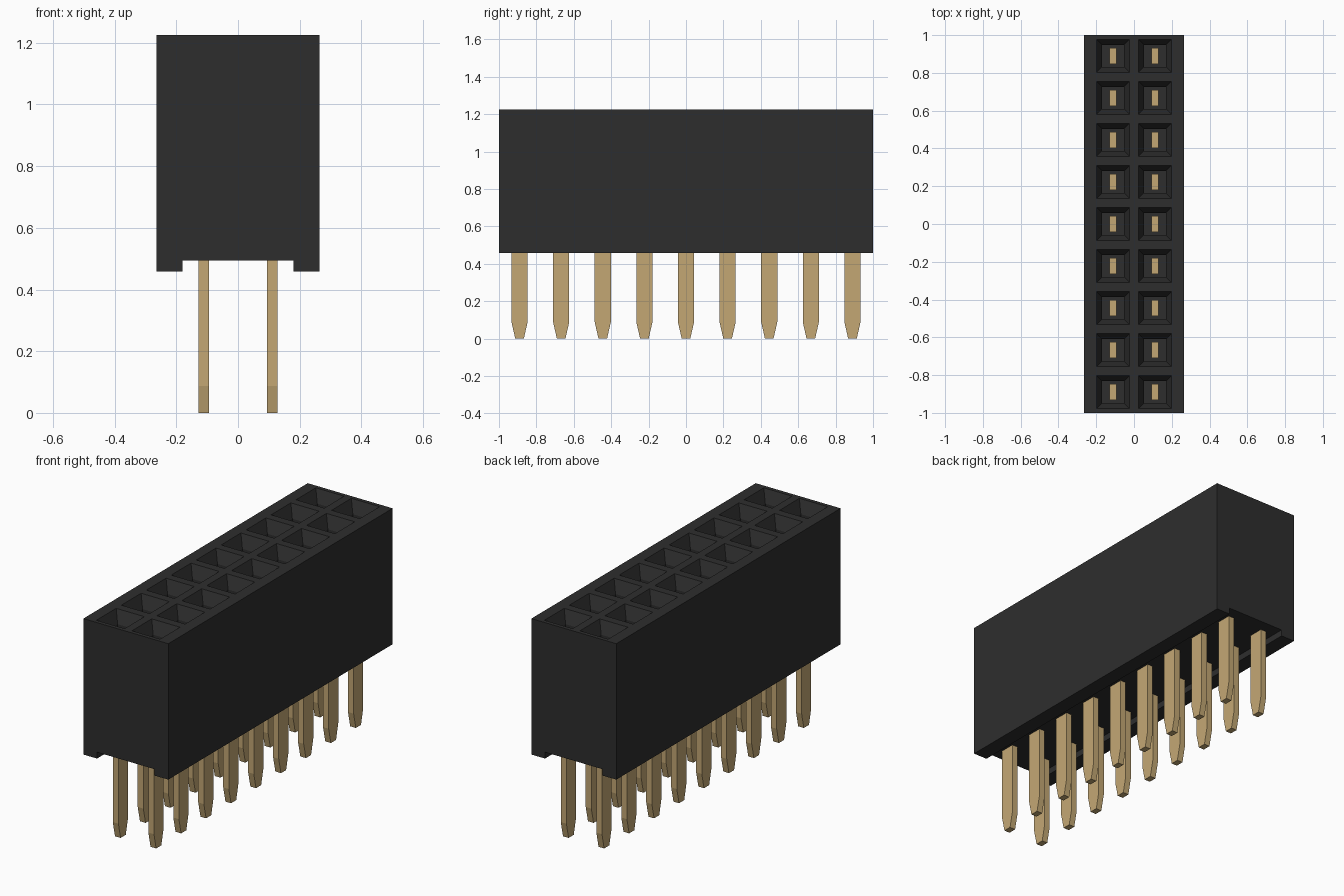
import bpy
import bmesh

cube = bpy.data.objects.get("Cube")
if cube:
    bpy.data.objects.remove(cube, do_unlink=True)

ROWS, PITCH = 9, 0.2225
COLUMNS = (-0.111, 0.111)
ROW_Y = [(i - (ROWS - 1) / 2) * PITCH for i in range(ROWS)]
TOP = 1.225
MOUTH = 0.088       # half width of a socket mouth
THROAT = 0.045      # half width of the hole below the funnel


def material(name, rgb, roughness):
    m = bpy.data.materials.new(name)
    m.use_nodes = True
    m.diffuse_color = (*rgb, 1)
    bsdf = m.node_tree.nodes["Principled BSDF"]
    bsdf.inputs["Base Color"].default_value = (*rgb, 1)
    bsdf.inputs["Roughness"].default_value = roughness
    return m


def make_object(name, bm, mat):
    bmesh.ops.recalc_face_normals(bm, faces=bm.faces)
    mesh = bpy.data.meshes.new(name)
    bm.to_mesh(mesh)
    bm.free()
    mesh.materials.append(mat)
    obj = bpy.data.objects.new(name, mesh)
    bpy.context.collection.objects.link(obj)
    return obj


def prism(bm, points, offset):
    """Extrude a closed outline along an offset."""
    face = bm.faces.new([bm.verts.new(p) for p in points])
    result = bmesh.ops.extrude_face_region(bm, geom=[face], use_keep_orig=True)
    verts = [g for g in result["geom"] if isinstance(g, bmesh.types.BMVert)]
    bmesh.ops.translate(bm, verts=verts, vec=offset)


black = material("black plastic", (0.027, 0.027, 0.027), 0.6)
gold = material("gold plating", (0.55, 0.39, 0.175), 0.4)

# Housing: block with a channel along its underside
bm = bmesh.new()
outline = [(-0.265, 0.458), (-0.18, 0.458), (-0.18, 0.494), (0.18, 0.494),
           (0.18, 0.458), (0.265, 0.458), (0.265, TOP), (-0.265, TOP)]
prism(bm, [(x, -1, z) for x, z in outline], (0, 2, 0))
bmesh.ops.recalc_face_normals(bm, faces=bm.faces)


def top_faces():
    return [f for f in bm.faces if all(v.co.z > TOP - 1e-5 for v in f.verts)]


# Divide the top along the edges of the socket mouths
cuts = [((x + s * MOUTH, 0, 0), (1, 0, 0)) for x in COLUMNS for s in (-1, 1)]
cuts += [((0, y + s * MOUTH, 0), (0, 1, 0)) for y in ROW_Y for s in (-1, 1)]
for point, normal in cuts:
    faces = top_faces()
    edges = {e for f in faces for e in f.edges}
    verts = {v for f in faces for v in f.verts}
    bmesh.ops.bisect_plane(bm, geom=[*verts, *edges, *faces],
                           plane_co=point, plane_no=normal)

# Sockets: sloping funnel, then a straight hole
sockets = []
for f in top_faces():
    c = f.calc_center_median()
    if (min(abs(c.x - x) for x in COLUMNS) < 0.01
            and min(abs(c.y - y) for y in ROW_Y) < 0.01):
        sockets.append(f)
bmesh.ops.inset_individual(bm, faces=sockets, thickness=MOUTH - THROAT, depth=-0.07)
hole = bmesh.ops.extrude_discrete_faces(bm, faces=sockets)["faces"]
bmesh.ops.translate(bm, verts=[v for f in hole for v in f.verts], vec=(0, 0, -0.5))
make_object("housing", bm, black)

# Pins: flat blades tapering at the foot
blade = [(-0.023, 0), (0.023, 0), (0.043, 0.088), (0.043, 1.04),
         (-0.043, 1.04), (-0.043, 0.088)]
for side, x in zip(("right", "left"), COLUMNS):
    for i, y in enumerate(ROW_Y, 1):
        bm = bmesh.new()
        prism(bm, [(x - 0.0175, y + dy, z) for dy, z in blade], (0.035, 0, 0))
        make_object(f"{side}_pin_{i}", bm, gold)
